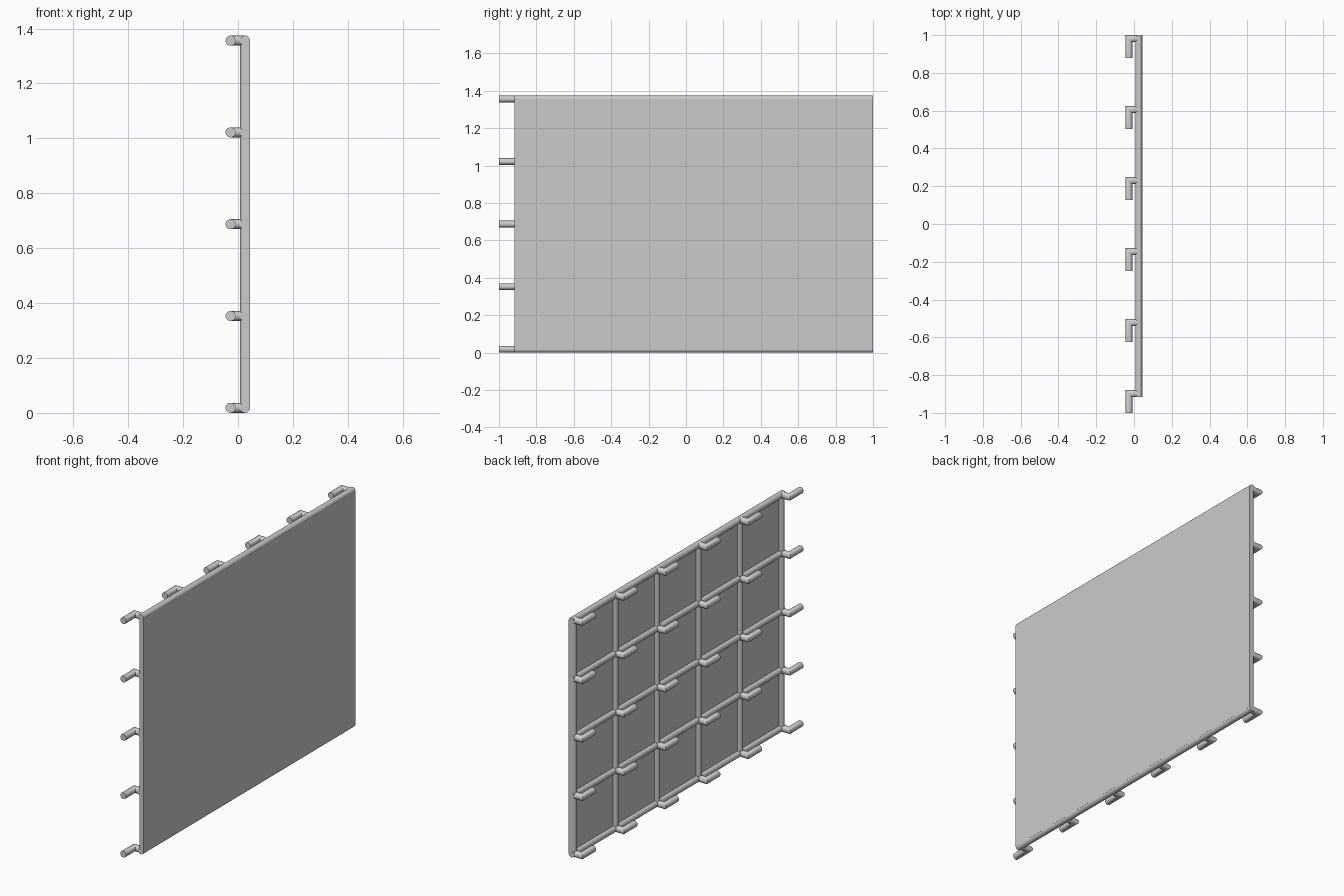
import bpy
import bmesh
import math

# Remove the default cube
cube = bpy.data.objects.get("Cube")
if cube:
    bpy.data.objects.remove(cube, do_unlink=True)

R = 0.0185                  # rod radius
SIDES = 16
ROD_X = 0.0255              # centre line of the grid rods
HOOK_X = -0.027             # centre line of the hook tips
Y_LOW, Y_HIGH = -0.898, 0.9815
Z_LOW, Z_HIGH = R, 1.356
COLS, ROWS = 6, 5
ys = [Y_LOW + (Y_HIGH - Y_LOW) * i / (COLS - 1) for i in range(COLS)]
zs = [Z_LOW + (Z_HIGH - Z_LOW) * i / (ROWS - 1) for i in range(ROWS)]

grey = bpy.data.materials.new("plain grey")
grey.use_nodes = True
colour = (0.6, 0.6, 0.6, 1)
grey.diffuse_color = colour
grey.node_tree.nodes["Principled BSDF"].inputs["Base Color"].default_value = colour


def sweep_mesh(name, rings):
    """Closed tube through a list of point rings."""
    bm = bmesh.new()
    loops = [[bm.verts.new(p) for p in ring] for ring in rings]
    for a, b in zip(loops, loops[1:]):
        for i in range(SIDES):
            j = (i + 1) % SIDES
            bm.faces.new((a[i], a[j], b[j], b[i]))
    bm.faces.new(loops[0])
    bm.faces.new(loops[-1])
    bmesh.ops.recalc_face_normals(bm, faces=bm.faces)
    mesh = bpy.data.meshes.new(name)
    bm.to_mesh(mesh)
    bm.free()
    mesh.materials.append(grey)
    return mesh


def place(name, mesh, location):
    obj = bpy.data.objects.new(name, mesh)
    obj.location = location
    bpy.context.collection.objects.link(obj)
    return obj


circle = [(R * math.cos(math.tau * (i + 0.5) / SIDES),
           R * math.sin(math.tau * (i + 0.5) / SIDES)) for i in range(SIDES)]

# Horizontal rods, running the full length of the panel
rod_mesh = sweep_mesh("horizontal_rod", [[(u, y, v) for u, v in circle]
                                         for y in (Y_LOW - R, Y_HIGH + R)])
smooth = [place("horizontal_rod", rod_mesh, (ROD_X, 0, z)) for z in zs]

# Vertical rods
rod_mesh = sweep_mesh("vertical_rod", [[(u, v, z) for u, v in circle]
                                       for z in (Z_LOW, Z_HIGH)])
smooth += [place("vertical_rod", rod_mesh, (ROD_X, y, 0)) for y in ys]

# Mitred hooks at every crossing: stem out of the back, then a tip to the front
hook_mesh = sweep_mesh("hook", [
    [(ROD_X, u, v) for u, v in circle],
    [(HOOK_X - u, u, v) for u, v in circle],
    [(HOOK_X - u, -0.102, v) for u, v in circle]])
smooth += [place("hook", hook_mesh, (0, y, z)) for y in ys for z in zs]

# Flat cover panel, flush with the outside of the rods
bpy.ops.mesh.primitive_cube_add(size=1)
panel = bpy.context.object
panel.name = "cover_panel"
x0, x1 = ROD_X, ROD_X + R
panel.location = ((x0 + x1) / 2, (Y_LOW + Y_HIGH) / 2, (Z_LOW + Z_HIGH) / 2)
panel.scale = (x1 - x0, Y_HIGH - Y_LOW + 2 * R, Z_HIGH - Z_LOW)
panel.data.materials.append(grey)

bpy.ops.object.select_all(action="DESELECT")
for obj in smooth:
    obj.select_set(True)
bpy.context.view_layer.objects.active = smooth[0]
bpy.ops.object.shade_smooth_by_angle(angle=math.radians(35))
